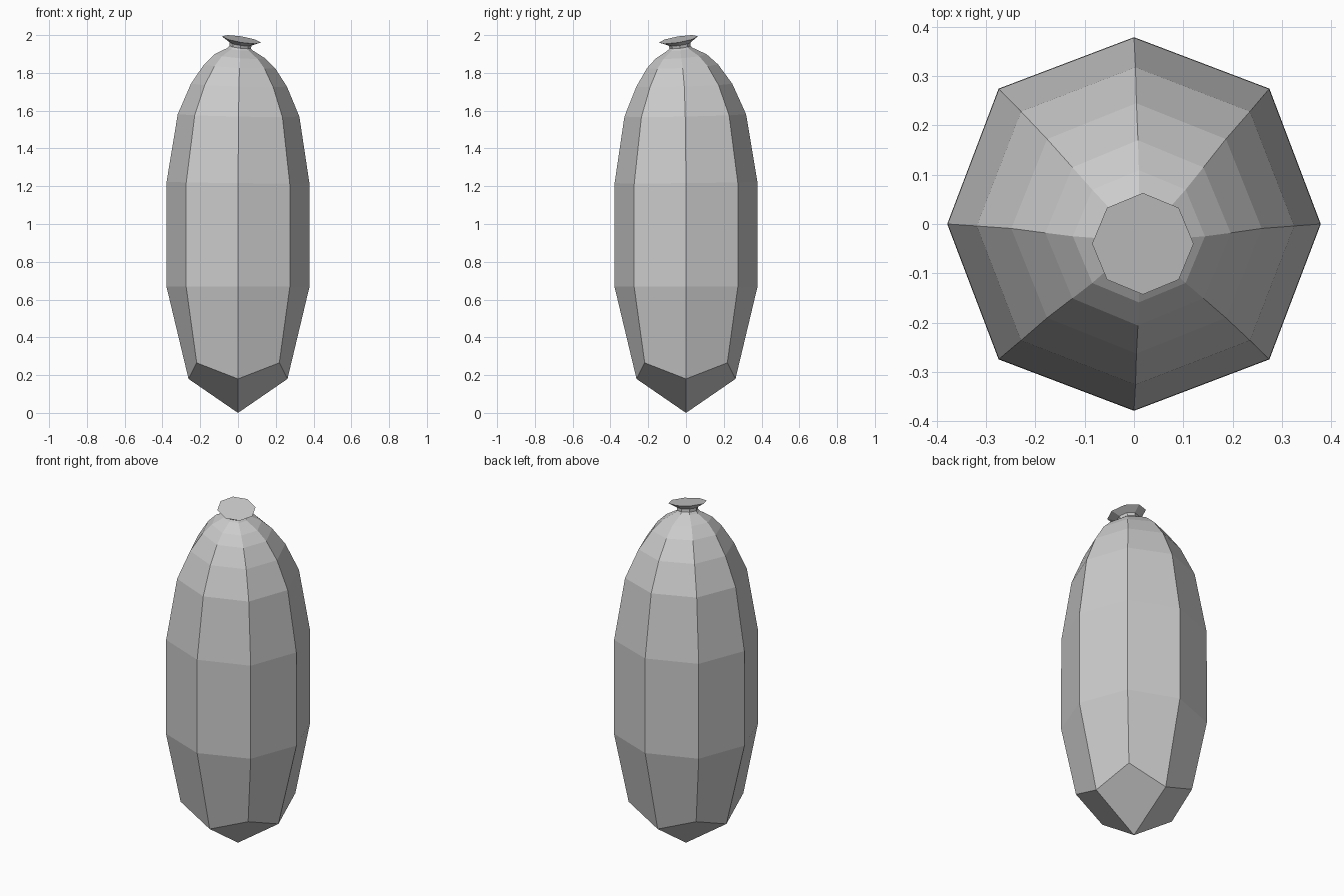
import bpy, bmesh
from math import cos, sin, pi

if "Cube" in bpy.data.objects:
    bpy.data.objects.remove(bpy.data.objects["Cube"])


def add_ring(bm, z, r, cx=0, cy=0, tilt=0, diag=1.0, diag_lift=0):
    """Eight-sided ring, leaning towards +x / -y by tilt."""
    out = []
    for i in range(8):
        k = r * (diag if i % 2 else 1)
        x, y = k * cos(i * pi / 4), k * sin(i * pi / 4)
        h = z + tilt * (y - x) + (diag_lift if i % 2 else 0)
        out.append(bm.verts.new((cx + x, cy + y, h)))
    return out


def bridge(bm, a, b):
    for i in range(8):
        j = (i + 1) % 8
        bm.faces.new((a[i], a[j], b[j], b[i]))


def finish(bm, name):
    bmesh.ops.recalc_face_normals(bm, faces=bm.faces[:])
    me = bpy.data.meshes.new(name)
    bm.to_mesh(me)
    bm.free()
    ob = bpy.data.objects.new(name, me)
    bpy.context.collection.objects.link(ob)


# One skin: pointed base, long body, rounded shoulder, pinched neck, flared cap
# z, radius, centre x, centre y, tilt, diagonal scale, diagonal lift
profile = [
    (0.18, 0.262, 0, 0, 0, 1.18, 0.085),
    (0.67, 0.379, 0, 0, 0, 1.025, 0),
    (1.22, 0.378, 0, 0, 0.01, 1.025, 0),
    (1.575, 0.322, 0.003, -0.004, 0.02, 1.02, 0),
    (1.735, 0.254, 0.005, -0.009, 0.03, 1.01, 0),
    (1.835, 0.188, 0.008, -0.018, 0.05, 1, 0),
    (1.888, 0.134, 0.010, -0.025, 0.08, 1, 0),
    (1.926, 0.066, 0.011, -0.030, 0.10, 1, 0),
    (1.937, 0.056, 0.012, -0.031, 0.12, 1, 0),
    (1.953, 0.058, 0.014, -0.034, 0.14, 1, 0),
    (1.977, 0.103, 0.018, -0.040, 0.16, 1, 0),
]
bm = bmesh.new()
rings = [add_ring(bm, *p) for p in profile]
for a, b in zip(rings, rings[1:]):
    bridge(bm, a, b)
bm.faces.new(rings[-1])

# Four kite-shaped facets meeting at the bottom point
tip = bm.verts.new((0, 0, 0))
base = rings[0]
for i in range(0, 8, 2):
    bm.faces.new((tip, base[i], base[i + 1], base[(i + 2) % 8]))
finish(bm, "tied_pod_body")
